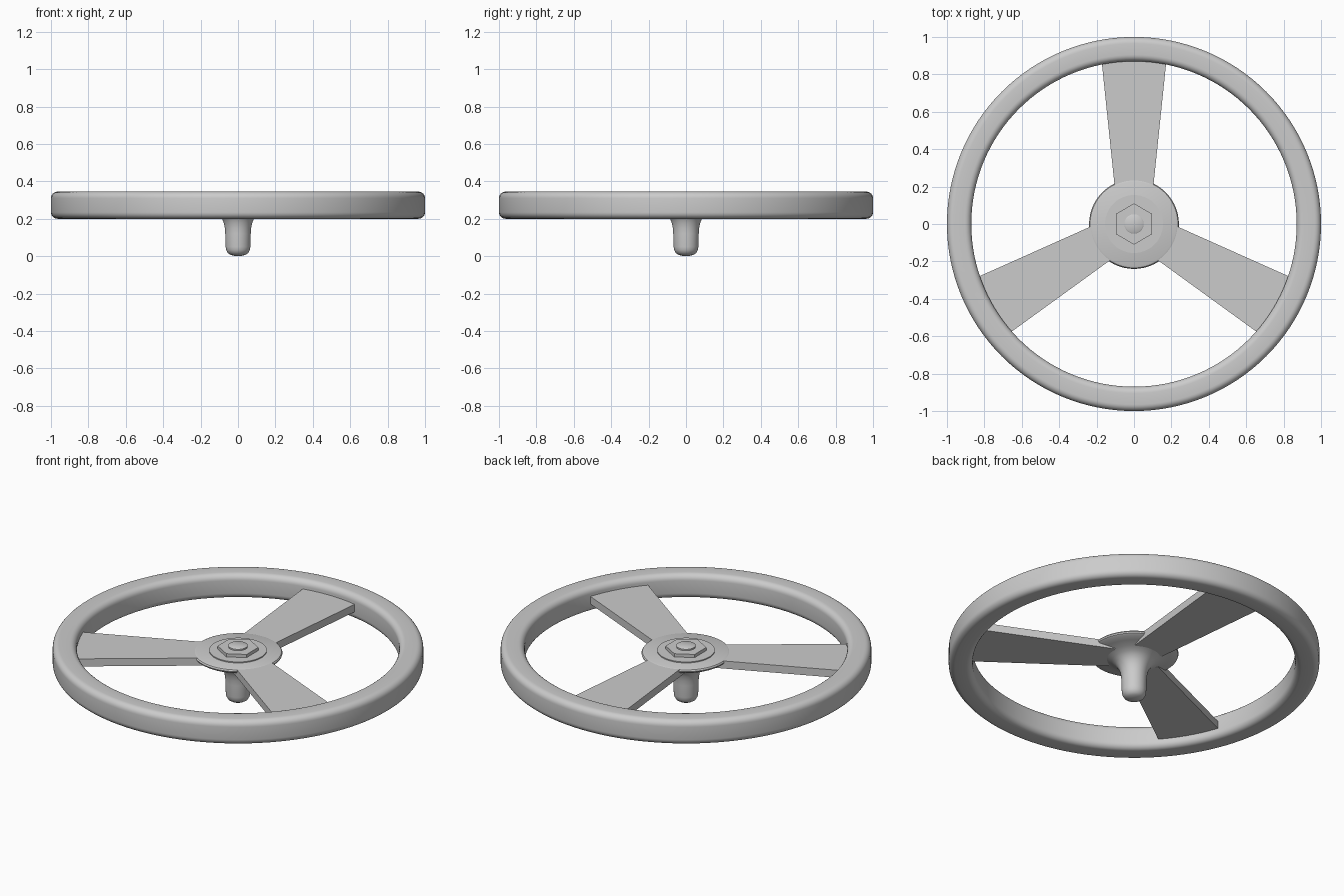
import bpy, bmesh, math
from mathutils import Matrix

if "Cube" in bpy.data.objects:
    bpy.data.objects.remove(bpy.data.objects["Cube"])


def finish(name, bm, angle=35):
    bmesh.ops.recalc_face_normals(bm, faces=bm.faces[:])
    me = bpy.data.meshes.new(name)
    bm.to_mesh(me)
    bm.free()
    ob = bpy.data.objects.new(name, me)
    bpy.context.collection.objects.link(ob)
    bpy.ops.object.select_all(action='DESELECT')
    ob.select_set(True)
    bpy.context.view_layer.objects.active = ob
    if angle:
        bpy.ops.object.shade_smooth_by_angle(angle=math.radians(angle))
    return ob


def lathe(name, profile, steps, closed=False):
    # Spin an (r, z) profile around the z axis
    bm = bmesh.new()
    vs = [bm.verts.new((r, 0, z)) for r, z in profile]
    pairs = list(zip(vs, vs[1:])) + ([(vs[-1], vs[0])] if closed else [])
    edges = [bm.edges.new(p) for p in pairs]
    bmesh.ops.spin(bm, geom=vs + edges, cent=(0, 0, 0), axis=(0, 0, 1),
                   angle=math.tau, steps=steps)
    bmesh.ops.remove_doubles(bm, verts=bm.verts[:], dist=1e-4)
    return finish(name, bm)


def rounded_rect(r0, r1, z0, z1, rad, n=6):
    pts = []
    corners = [(r1 - rad, z1 - rad), (r0 + rad, z1 - rad),
               (r0 + rad, z0 + rad), (r1 - rad, z0 + rad)]
    for i, (cr, cz) in enumerate(corners):
        for k in range(n + 1):
            a = math.pi / 2 * (i + k / n)
            pts.append((cr + rad * math.cos(a), cz + rad * math.sin(a)))
    return pts


# Rim
lathe("rim", rounded_rect(0.87, 1.0, 0.2, 0.345, 0.035), 128, closed=True)

# Hub: flat disc flaring down into a round-ended shaft
lathe("hub_and_shaft", [
    (0, 0.298), (0.225, 0.298), (0.235, 0.294), (0.24, 0.286), (0.237, 0.278),
    (0.228, 0.272), (0.19, 0.264), (0.15, 0.252), (0.12, 0.238), (0.1, 0.222),
    (0.085, 0.2), (0.076, 0.178), (0.07, 0.15), (0.068, 0.12), (0.066, 0.05),
    (0.063, 0.032), (0.054, 0.016), (0.04, 0.007), (0.02, 0.002), (0, 0)], 64)

# Washer and stud
lathe("washer", [(0, 0.29), (0.155, 0.29), (0.155, 0.304), (0, 0.304)], 48)
lathe("stud", [(0, 0.3), (0.052, 0.3), (0.052, 0.331), (0.046, 0.335), (0, 0.335)], 32)

# Hexagonal nut
bm = bmesh.new()
bmesh.ops.create_cone(bm, cap_ends=True, segments=6, radius1=0.11, radius2=0.11,
                      depth=0.025, matrix=Matrix.Translation((0, 0, 0.3105)))
if max(v.co.y for v in bm.verts) < 0.105:
    bmesh.ops.rotate(bm, verts=bm.verts[:], matrix=Matrix.Rotation(math.pi / 6, 3, 'Z'))
finish("nut", bm, 0)

# Three tapered spokes, running from inside the hub to inside the rim
for i in range(3):
    bm = bmesh.new()
    outline = [(-0.095, 0.12), (0.095, 0.12), (0.176, 0.9), (-0.176, 0.9)]
    face = bm.faces.new([bm.verts.new((x, y, 0.25)) for x, y in outline])
    up = bmesh.ops.extrude_face_region(bm, geom=[face])["geom"]
    bmesh.ops.translate(bm, vec=(0, 0, 0.045),
                        verts=[g for g in up if isinstance(g, bmesh.types.BMVert)])
    bmesh.ops.rotate(bm, verts=bm.verts[:], matrix=Matrix.Rotation(i * math.tau / 3, 3, 'Z'))
    finish(f"spoke_{i + 1}", bm, 0)
